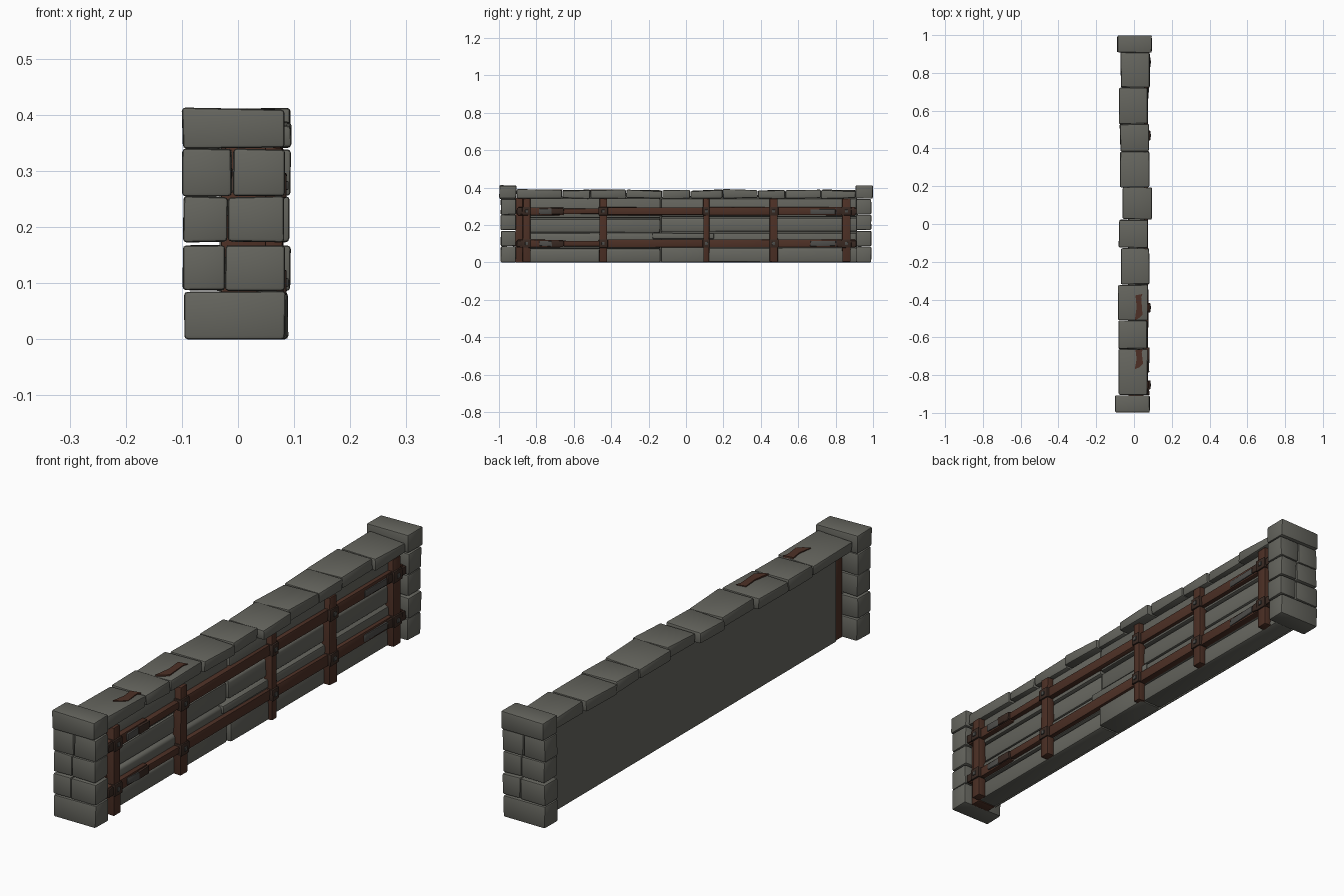
import bpy, bmesh, math, random
from mathutils import Vector

if "Cube" in bpy.data.objects:
    bpy.data.objects.remove(bpy.data.objects["Cube"])

random.seed(4)


def material(name, rgb):
    m = bpy.data.materials.new(name)
    m.diffuse_color = (*rgb, 1)
    m.use_nodes = True
    m.node_tree.nodes["Principled BSDF"].inputs["Base Color"].default_value = m.diffuse_color
    return m


STONE = material("grey stone", (0.13, 0.13, 0.112))
WOOD = material("brown wood", (0.075, 0.03, 0.019))
STRAP = material("dark brown strap", (0.04, 0.022, 0.016))
IRON = material("grey iron", (0.075, 0.073, 0.068))


def finish(bm, name, mat):
    me = bpy.data.meshes.new(name)
    bmesh.ops.recalc_face_normals(bm, faces=bm.faces)
    bm.to_mesh(me)
    bm.free()
    me.materials.append(mat)
    for p in me.polygons:
        p.use_smooth = True
    me.set_sharp_from_angle(angle=math.radians(40))
    ob = bpy.data.objects.new(name, me)
    bpy.context.collection.objects.link(ob)
    return ob


def block(name, xr, yr, zr, mat, bevel=0.004, jitter=0.0, tilt=(0, 0), segs=2):
    """Bevelled box given by its x, y and z ranges; tilt slopes the top along x and y."""
    bm = bmesh.new()
    bmesh.ops.create_cube(bm, size=1)
    for v in bm.verts:
        top = v.co.z > 0
        sx, sy = v.co.x, v.co.y
        v.co = Vector([r[0] + (c + 0.5) * (r[1] - r[0]) for r, c in zip((xr, yr, zr), v.co)])
        if top:
            v.co.z += tilt[0] * sx + tilt[1] * sy
        if jitter:
            v.co += Vector([random.uniform(-jitter, jitter) for _ in range(3)])
            v.co.z = max(v.co.z, 0)
    if bevel:
        bmesh.ops.bevel(bm, geom=bm.edges[:], offset=bevel, segments=segs,
                        affect='EDGES', profile=0.5)
    return finish(bm, name, mat)


# end pillars: five courses, the other end is turned half round
courses = [  # z range, joint position in x (None = single stone)
    ((0.0, 0.085), None, -0.97 + 0.875, 0.084),
    ((0.087, 0.168), -0.023, -0.099, 0.084),
    ((0.174, 0.254), -0.018, -0.097, 0.082),
    ((0.256, 0.339), -0.010, -0.099, 0.083),
    ((0.341, 0.411), None, -0.099, 0.082),
]
for side in (-1, 1):
    label = "front" if side < 0 else "back"
    for i, (zr, joint, x0, x1) in enumerate(courses):
        spans = [(x0, x1)] if joint is None else [(x0, joint - 0.001), (joint + 0.001, x1)]
        for a, b in spans:
            xr = (a, b) if side < 0 else (-b - 0.006, -a - 0.006)
            depth = (0.908, 0.998) if i == 4 else (0.91, 0.99)
            yr = depth if side > 0 else (-depth[1], -depth[0])
            block(f"{label}_pillar_stone", xr, yr, zr, STONE, 0.006, 0.0015,
                  (0.004 * side if i == 4 else 0, 0))

# flat back of the wall
block("wall_back_panel", (-0.033, -0.029), (-0.868, 0.915), (0.0, 0.35), STONE, 0)

# wall stones in long courses, with one joint
rows_a = [0.0, 0.076, 0.160, 0.238, 0.345]
rows_b = [0.0, 0.082, 0.165, 0.243, 0.345]
for i in range(4):
    tilt = (-0.012 if i < 3 else 0, 0)
    face = 0.050 + (0.004 if i % 2 else 0)
    block("wall_course", (-0.03, face), (-0.87, -0.137), (rows_a[i], rows_a[i + 1] - 0.002),
          STONE, 0.009, 0.0015, tilt)
    if i == 0:
        block("wall_course", (-0.03, 0.064), (-0.134, 0.12), (0.0, 0.083), STONE, 0.008, 0.001)
        start = 0.122
    else:
        start = -0.134
    block("wall_course", (-0.03, face + 0.004), (start, 0.915), (rows_b[i], rows_b[i + 1] - 0.002),
          STONE, 0.009, 0.0015, tilt)
block("wall_raised_stone", (0.0, 0.064), (-0.18, 0.15), (0.125, 0.158), STONE, 0.006, 0.001)

# cap stones: start y, end y, x low, x high
caps = [
    (-0.905, -0.665, -0.080, 0.072), (-0.662, -0.512, -0.081, 0.070),
    (-0.509, -0.322, -0.084, 0.072), (-0.319, -0.128, -0.069, 0.081),
    (-0.124, 0.022, -0.080, 0.070), (0.026, 0.194, -0.059, 0.093),
    (0.197, 0.382, -0.073, 0.079), (0.385, 0.528, -0.074, 0.079),
    (0.531, 0.720, -0.080, 0.072), (0.723, 0.907, -0.070, 0.084),
]
for i, (y0, y1, x0, x1) in enumerate(caps):
    block("cap_stone", (x0, x1), (y0, y1), (0.343, 0.386), STONE, 0.007, 0.003,
          (0.004 * (-1) ** i, 0.005 * (1 if i % 3 else -1)))

# splintered wood showing on two cap stones
for y0, y1, x1 in ((-0.51, -0.37, 0.045), (-0.77, -0.66, 0.048)):
    bm = bmesh.new()
    pts = [(0.004, y0), (x1 * 0.6, y0 + 0.012), (x1, y0 + 0.03), (x1 * 0.85, y1 - 0.02),
           (x1, y1), (0.008, y1 - 0.008), (0.014, (y0 + y1) / 2)]
    f = bm.faces.new([bm.verts.new((x, y, 0.384)) for x, y in pts])
    ext = bmesh.ops.extrude_face_region(bm, geom=[f])
    for v in ext["geom"]:
        if isinstance(v, bmesh.types.BMVert):
            v.co.z += 0.007
    finish(bm, "cap_splinter", WOOD)

# wooden end post behind the wall
block("rear_end_post", (-0.03, 0.05), (-0.912, -0.869), (0.0, 0.345), WOOD, 0.003)

# upright posts
posts = [(-0.872, -0.832), (-0.463, -0.422), (0.093, 0.125), (0.447, 0.490), (0.835, 0.880)]
for y0, y1 in posts:
    block("upright_post", (0.045, 0.080), (y0, y1), (0.002, 0.342), WOOD, 0.004, 0.0015)

# two rails, each made of lengths between the posts
rail_ends = [-0.90, -0.655, -0.44, 0.108, 0.468, 0.905]
for z in (0.274, 0.101):
    for k, (a, b) in enumerate(zip(rail_ends, rail_ends[1:])):
        h = 0.015 if k == 1 else 0.021
        block("rail", (0.045, 0.074), (a, b), (z - h, z + h), WOOD, 0.004, 0.002)

    # straps over the posts, with bolts
    for y0, y1 in posts:
        block("post_strap", (0.05, 0.086), (y0 - 0.004, y1 + 0.004), (z - 0.022, z + 0.022),
              STRAP, 0.003, 0.001)
        block("bolt", (0.083, 0.090), ((y0 + y1) / 2 - 0.008, (y0 + y1) / 2 + 0.008),
              (z - 0.008, z + 0.008), IRON, 0.002)

    # iron plates and straps near the rail ends
    for y0, y1 in ((-0.785, -0.715), (0.665, 0.80)):
        block("rail_plate", (0.06, 0.079), (y0, y1), (z - 0.014, z + 0.012), IRON, 0.003, 0.003)
    for y0, y1 in ((-0.905, -0.868), (-0.72, -0.655), (0.80, 0.835), (0.875, 0.912)):
        block("rail_end_strap", (0.06, 0.081), (y0, y1), (z - 0.016, z + 0.016),
              STRAP, 0.003, 0.002)
